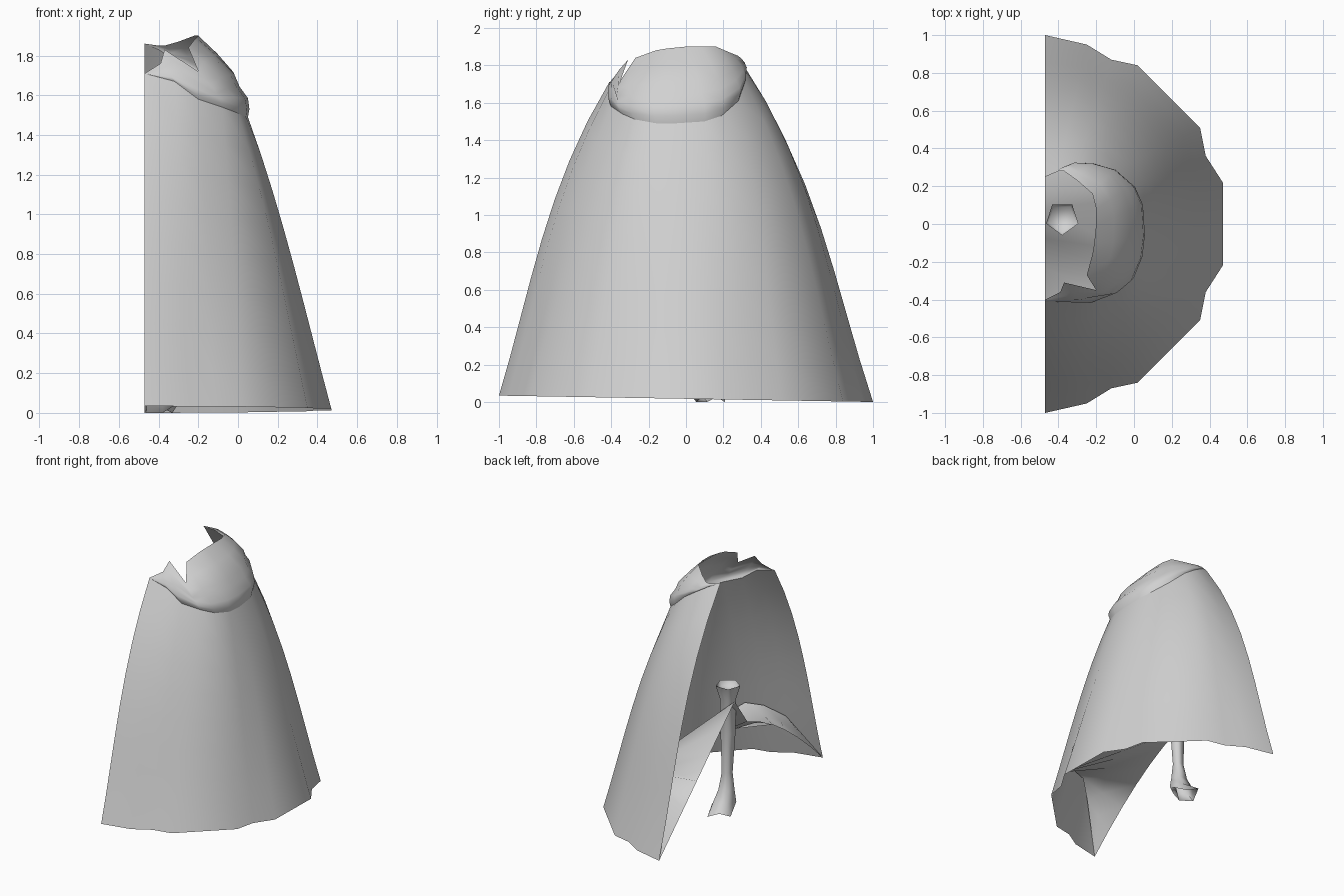
import bpy, bmesh, math
from mathutils import Vector

old = bpy.data.objects.get("Cube")
if old:
    bpy.data.objects.remove(old, do_unlink=True)

GREY = (0.64, 0.64, 0.64, 1)
cloth = bpy.data.materials.new("grey_cloth")
cloth.use_nodes = True
cloth.diffuse_color = GREY
cloth.node_tree.nodes["Principled BSDF"].inputs["Base Color"].default_value = GREY


def loft(name, rings, closed=False, caps=(), sharp=60):
    """Skin a series of equal-length rings of points."""
    bm = bmesh.new()
    rows = [[bm.verts.new(p) for p in ring] for ring in rings]
    count = len(rows[0])
    for low, high in zip(rows, rows[1:]):
        for i in range(count if closed else count - 1):
            j = (i + 1) % count
            bm.faces.new((low[i], high[i], high[j], low[j]))
    for index in caps:
        bm.faces.new(rows[index])
    bmesh.ops.remove_doubles(bm, verts=bm.verts, dist=0.001)
    bmesh.ops.recalc_face_normals(bm, faces=bm.faces)
    mesh = bpy.data.meshes.new(name)
    bm.to_mesh(mesh)
    bm.free()
    mesh.materials.append(cloth)
    obj = bpy.data.objects.new(name, mesh)
    bpy.context.collection.objects.link(obj)
    bpy.ops.object.select_all(action="DESELECT")
    obj.select_set(True)
    bpy.context.view_layer.objects.active = obj
    bpy.ops.object.shade_smooth_by_angle(angle=math.radians(sharp))
    return obj


# Hem outline from the back edge to the middle, mirrored to the front
half = [(-.47, 1), (-.25, .95), (-.12, .87), (.02, .84), (.35, .51), (.38, .36), (.47, .22)]
outline = half + [(x, -y) for x, y in reversed(half)]
hem = [Vector((x, y, .017 - .017 * y)) for x, y in outline]

# Line where the cape meets the collar, back to front
shoulder = [Vector(p) for p in (
    (-.47, .25, 1.86), (-.4, .29, 1.83), (-.3, .32, 1.77), (-.21, .315, 1.71), (-.1, .28, 1.61),
    (0, .19, 1.53), (.04, .1, 1.5), (.05, -.05, 1.49), (.04, -.16, 1.49), (0, -.27, 1.51),
    (-.08, -.34, 1.54), (-.2, -.4, 1.58), (-.32, -.41, 1.67), (-.47, -.41, 1.71))]

# Upper rim of the collar, with a torn notch at the front
rim = [Vector(p) for p in (
    (-.47, .25, 1.86), (-.4, .28, 1.85), (-.37, .28, 1.85), (-.3, .23, 1.87), (-.22, .16, 1.9),
    (-.2, .08, 1.9), (-.2, 0, 1.9), (-.21, -.1, 1.89), (-.22, -.16, 1.88), (-.25, -.27, 1.84),
    (-.2, -.35, 1.72), (-.37, -.31, 1.83), (-.39, -.36, 1.76), (-.47, -.4, 1.71))]


def cape_point(i, t):
    low, top = hem[i], shoulder[i]
    out = Vector((low.x - top.x, low.y - top.y, 0)).normalized()
    bulge = (.02 + .22 * (top.z - 1.49)) * 4 * t * (1 - t) * (.3 + 1.3 * t)
    return low.lerp(top, t) + out * bulge


def collar_ring(s, swell):
    ring = []
    for low, top in zip(shoulder, rim):
        p = low.lerp(top, s)
        out = Vector((p.x + .35, p.y + .05, 0)).normalized()
        ring.append(p + out * swell * (top - low).length)
    return ring


# Cape and rolled collar
columns = range(len(hem))
loft("cape", [[cape_point(i, k / 8) for i in columns] for k in range(9)])
loft("collar", [shoulder, collar_ring(.1, .07), collar_ring(.24, .13),
                collar_ring(.38, .12), collar_ring(.54, .15), collar_ring(.78, .09), rim],
     sharp=75)

# Inner lining, draped from the open side across to the cape wall
reach = [0, .2, .27, .28, .13, .09, .03]
reach += reach[::-1]
wall = []
edge = []
for i in columns:
    p = cape_point(i, reach[i])
    inward = Vector((-.47 - p.x, -p.y, 0)) * (.025 if reach[i] else 0)
    wall.append(p + inward)
    # the back half rises straight to the cuff, the front half sags
    y = 1 - 2 * i / (len(hem) - 1)
    drape, peak = (y, .95) if y > 0 else (abs(y) ** 1.5, .68)
    edge.append(Vector((-.47, y, hem[i].z * drape + peak * (1 - drape))))
middle = [a.lerp(b, .5) for a, b in zip(edge, wall)]
loft("lining", [edge, middle, wall])


# Arm hanging through the lining, with a cupped top and a flared hand
def pentagon(z, y, r, jag=0):
    pts = []
    for i in range(5):
        a = math.radians(72 * i - 90)
        pts.append((-.38 + r * math.cos(a), y + r * math.sin(a), z + jag * (i % 2)))
    return pts


loft("arm", [pentagon(.93, .03, .075), pentagon(.97, .03, .09), pentagon(.87, .03, .06),
             pentagon(.6, .03, .055), pentagon(.3, .04, .04), pentagon(.17, .05, .06),
             pentagon(.09, .07, .085), pentagon(0, .14, .085, .05)],
     closed=True, caps=(0,), sharp=80)
